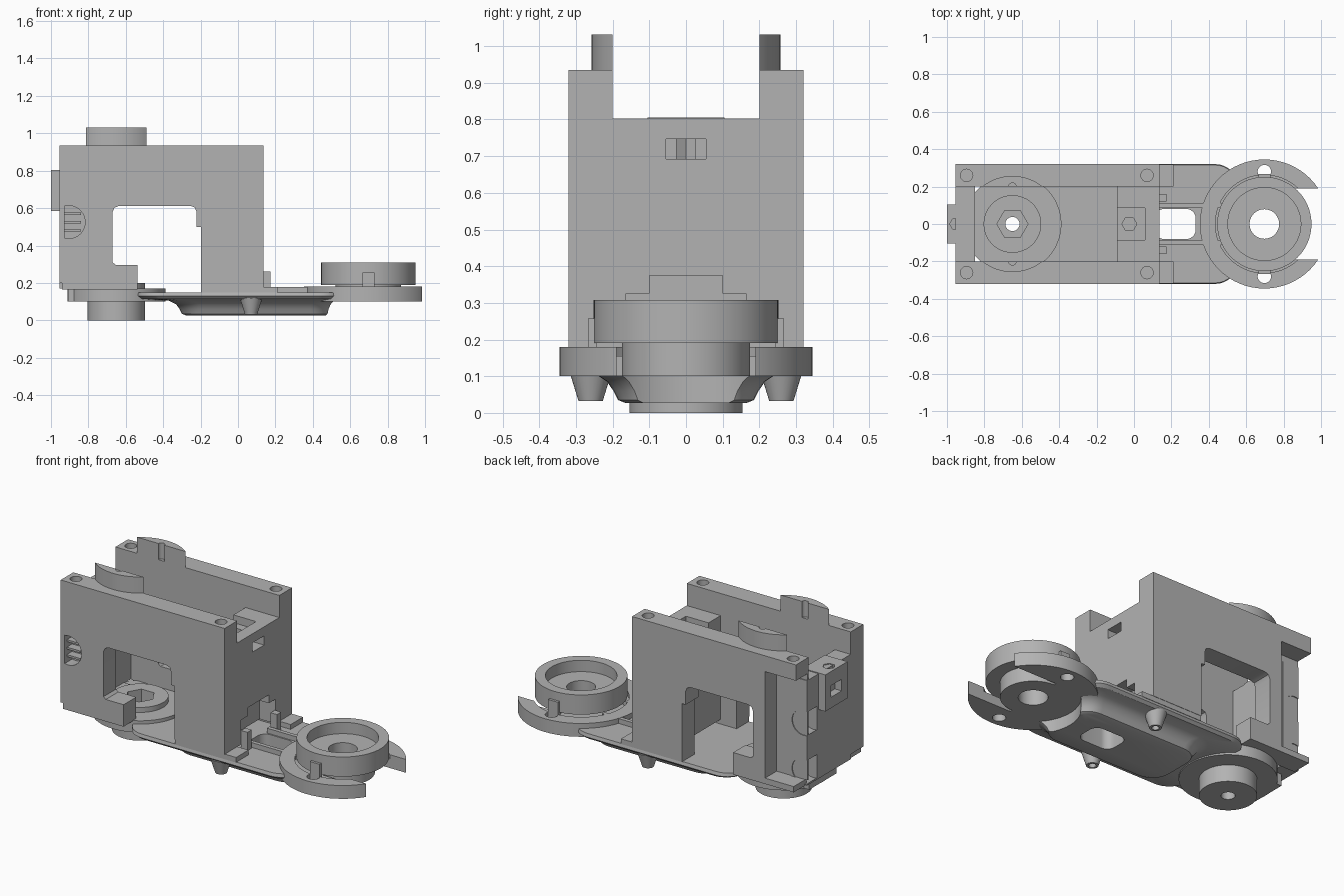
import bpy, bmesh, math
from mathutils import Vector

if "Cube" in bpy.data.objects:
    bpy.data.objects.remove(bpy.data.objects["Cube"])

grey = bpy.data.materials.new("plain_grey")
grey.diffuse_color = (0.45, 0.45, 0.45, 1)
grey.use_nodes = True
grey.node_tree.nodes["Principled BSDF"].inputs["Base Color"].default_value = grey.diffuse_color
CX, RX = -0.65, 0.697            # axis of the pivot hub and of the ring


def finish(name, bm):
    bmesh.ops.recalc_face_normals(bm, faces=bm.faces)
    me = bpy.data.meshes.new(name)
    bm.to_mesh(me)
    bm.free()
    me.materials.append(grey)
    ob = bpy.data.objects.new(name, me)
    bpy.context.collection.objects.link(ob)
    return ob


def loft(name, rings):
    """Skin a stack of equal-length point rings and cap both ends."""
    bm = bmesh.new()
    vs = [[bm.verts.new(p) for p in r] for r in rings]
    n = len(vs[0])
    for a, b in zip(vs, vs[1:]):
        for i in range(n):
            j = (i + 1) % n
            bm.faces.new((a[i], a[j], b[j], b[i]))
    bm.faces.new(vs[0])
    bm.faces.new(vs[-1])
    return finish(name, bm)


def box(name, x0, x1, y0, y1, z0, z1):
    return loft(name, [[(x0, y0, z), (x1, y0, z), (x1, y1, z), (x0, y1, z)] for z in (z0, z1)])


def side_prism(name, pts, y0, y1):
    return loft(name, [[(x, y, z) for x, z in pts] for y in (y0, y1)])


def disc(name, x, y, z0, z1, r, r2=None, n=64):
    return loft(name, [[(x + q * math.cos(2 * math.pi * i / n), y + q * math.sin(2 * math.pi * i / n), z)
                        for i in range(n)] for z, q in ((z0, r), (z1, r2 or r))])


def rounded(x0, x1, h, r, z, n=8):
    pts = []
    for k, (cx, cy) in enumerate(((x1 - r, h - r), (x0 + r, h - r), (x0 + r, r - h), (x1 - r, r - h))):
        for i in range(n + 1):
            a = math.pi / 2 * (k + i / n)
            pts.append((cx + r * math.cos(a), cy + r * math.sin(a), z))
    return pts


def boolean(ob, tools, op='DIFFERENCE'):
    for t in tools:
        m = ob.modifiers.new("bool", 'BOOLEAN')
        m.operation, m.object, m.solver = op, t, 'EXACT'
        bpy.context.view_layer.objects.active = ob
        bpy.ops.object.modifier_apply(modifier=m.name)
        bpy.data.objects.remove(t)
    return ob


def y_cylinder(x, z, r, y0, y1, n=24):
    return side_prism("cutter", [(x + r * math.cos(2 * math.pi * i / n), z + r * math.sin(2 * math.pi * i / n))
                                 for i in range(n)], y0, y1)


# Side walls with a stepped window and screw holes
window = [(-0.67, 0.31), (-0.655, 0.297), (-0.537, 0.297), (-0.537, 0.1), (-0.197, 0.1), (-0.197, 0.5),
          (-0.222, 0.5), (-0.222, 0.58), (-0.23, 0.603), (-0.255, 0.612), (-0.635, 0.612),
          (-0.66, 0.603), (-0.67, 0.58)]
outline = [(-0.955, 0.2), (-0.94, 0.2), (-0.94, 0.165), (-0.2, 0.165), (-0.2, 0.178), (0.135, 0.178),
           (0.135, 0.935), (-0.955, 0.935)]
for s, side in ((-1, "front"), (1, "back")):
    y0, y1 = sorted((s * 0.2, s * 0.32))
    wall = side_prism(side + "_wall", outline, y0, y1)
    boolean(wall, [side_prism("cutter", window, y0 - 0.1, y1 + 0.1),
                   disc("cutter", 0.07, s * 0.26, 0, 1.1, 0.033, n=24),
                   disc("cutter", -0.895, s * 0.26, 0.86, 1.1, 0.033, n=24)])
    if s < 0:   # round port with ribs inside
        boolean(wall, [y_cylinder(-0.905, 0.525, 0.088, -0.4, -0.25)])
        for z in (0.48, 0.525, 0.57):
            box("port_rib", -0.93, -0.84, -0.3, -0.24, z - 0.006, z + 0.006)
        box("port_edge", -0.955, -0.928, -0.32, -0.24, 0.43, 0.62)
    else:       # recessed rear corner
        boolean(wall, [box("cutter", -1.1, -0.75, 0.21, 0.5, 0.2, 0.84)])
    # raised circle segment on each wall
    a0 = math.acos(0.2 / 0.257)
    arc = [(CX + 0.257 * math.sin(a0 * (i / 10 - 1)), s * 0.257 * math.cos(a0 * (i / 10 - 1))) for i in range(21)]
    seg = loft(side + "_top_rim", [[(x, y, z) for x, y in arc] for z in (0.92, 1.032)])
    boolean(seg, [disc("cutter", CX, s * 0.2, 0.7, 1.1, 0.02, n=16)])

# Left end wall, clip block and notched ports
end = box("left_end_wall", -0.955, -0.85, -0.205, 0.215, 0.17, 0.8)
boolean(end, [y_cylinder(-0.93, z, 0.075, 0.12, 0.4) for z in (0.25, 0.54)])
clip = box("clip_block", -1.0, -0.85, -0.105, 0.105, 0.585, 0.805)
boolean(clip, [box("cutter", -1.1, -0.93, -0.05, 0.05, 0.65, 0.72),
               disc("cutter", -0.95, 0, 0.7, 0.9, 0.035, n=6)])

# Right end block with recessed top, slot and lower niche
block = box("right_end_block", -0.09, 0.135, -0.202, 0.202, 0.178, 0.802)
boolean(block, [box("cutter", -0.2, 0.06, -0.085, 0.085, 0.755, 0.9),
                box("cutter", 0.0, 0.3, -0.055, 0.055, 0.692, 0.747),
                disc("cutter", -0.025, 0, 0.6, 0.9, 0.04, n=6),
                box("cutter", 0.03, 0.3, -0.1, 0.1, 0.15, 0.375),
                box("cutter", 0.03, 0.3, -0.163, 0.163, 0.15, 0.325)])

# Base tray: flat rim and dished underside
tray = loft("base_tray", [rounded(-0.28, 0.485, 0.165, 0.1, 0.027), rounded(-0.3, 0.495, 0.185, 0.11, 0.035),
                          rounded(-0.312, 0.502, 0.198, 0.12, 0.06), rounded(-0.33, 0.512, 0.215, 0.12, 0.085),
                          rounded(-0.37, 0.525, 0.245, 0.12, 0.105), rounded(-0.52, 0.545, 0.305, 0.12, 0.115),
                          rounded(-0.54, 0.555, 0.32, 0.12, 0.13), rounded(-0.54, 0.555, 0.315, 0.12, 0.15)])
boolean(tray, [disc("cutter", RX, 0, -0.1, 0.1, 0.255),
               loft("cutter", [rounded(0.11, 0.33, 0.08, 0.05, z) for z in (-0.1, 0.3)])])
box("tray_strip", -0.197, 0.21, -0.318, -0.2, 0.148, 0.179)
box("tray_strip_back", -0.197, 0.21, 0.2, 0.318, 0.148, 0.179)
for s in (-1, 1):
    boss = disc("screw_boss", 0.07, s * 0.26, 0.032, 0.12, 0.033, 0.06, n=32)
    boolean(boss, [disc("cutter", 0.07, s * 0.26, -0.1, 0.3, 0.02, n=16)])
    box("channel_rail", 0.13, 0.48, s * 0.1 - 0.012, s * 0.1 + 0.012, 0.14, 0.179)
    box("small_post", 0.133, 0.175, s * 0.14 - 0.02, s * 0.14 + 0.02, 0.14, 0.26)

# Pivot disc and hub below the body
pivot = disc("pivot_disc", CX, 0, 0.1, 0.17, 0.262)
hub = disc("pivot_hub", CX, 0, 0.0, 0.2, 0.154)
boolean(pivot, [hub], 'UNION')
boolean(pivot, [disc("cutter", CX, 0, 0.1, 0.4, 0.083, n=6), disc("cutter", CX, 0, -0.1, 0.4, 0.038, n=24)])
plate = box("left_floor", -0.91, -0.8, -0.13, 0.13, 0.1, 0.175)

# Forked disc around the ring
fork = disc("fork_disc", RX, 0, 0.1, 0.18, 0.345)
boolean(fork, [box("cutter", RX, 1.2, -0.19, 0.19, 0, 0.4), disc("cutter", RX, 0, 0.155, 0.4, 0.262)]
        + [disc("cutter", RX, s * 0.28, 0, 0.4, 0.036, n=24) for s in (-1, 1)]
        + [disc("cutter", RX, 0, 0, 0.4, 0.079)])
for s in (-1, 1):
    box("ring_stop", RX - 0.032, RX + 0.032, s * 0.255 - 0.012, s * 0.255 + 0.012, 0.15, 0.257)
core = disc("ring_core", RX, 0, 0.1, 0.2, 0.175)
boolean(core, [disc("cutter", RX, 0, 0, 0.4, 0.079)])

# Ring with recessed top and bore
ring = disc("ring", RX, 0, 0.19, 0.308, 0.252, n=80)
boolean(ring, [disc("cutter", RX, 0, 0.24, 0.4, 0.195, n=80), disc("cutter", RX, 0, 0, 0.4, 0.079)])

# Smooth the curved faces, then centre on the origin
for ob in list(bpy.data.objects):
    bpy.ops.object.select_all(action='DESELECT')
    ob.select_set(True)
    bpy.context.view_layer.objects.active = ob
    bpy.ops.object.shade_smooth_by_angle(angle=math.radians(30))
